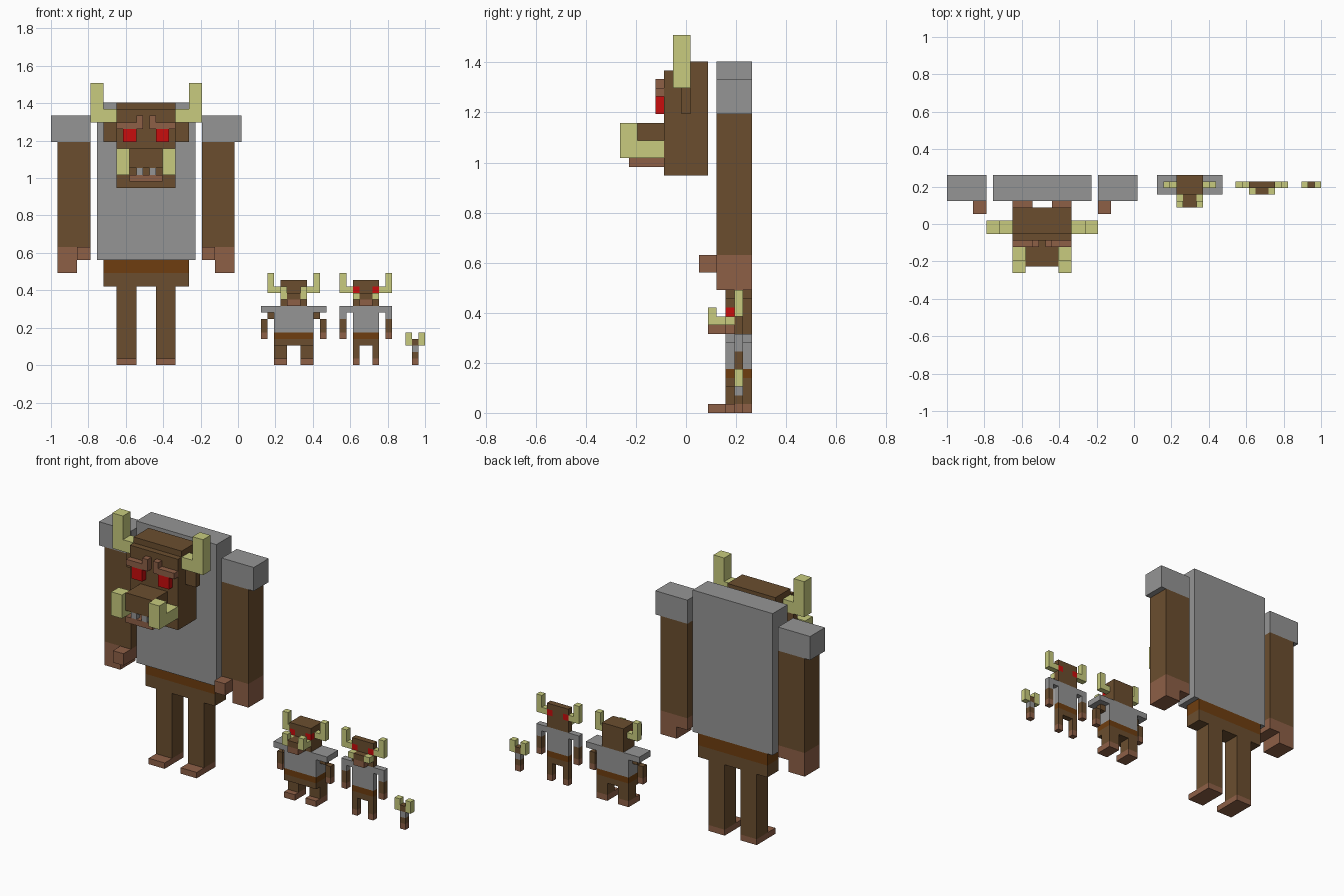
import bpy, bmesh

if "Cube" in bpy.data.objects:
    bpy.data.objects.remove(bpy.data.objects["Cube"])

U = 2 / 57            # block size; x runs 0..57, y 0..15 (front to back), z from 0


def material(name, rgb):
    m = bpy.data.materials.new(name)
    m.diffuse_color = (*rgb, 1)
    m.use_nodes = True
    m.node_tree.nodes["Principled BSDF"].inputs["Base Color"].default_value = m.diffuse_color
    return m


FUR = material("brown fur", (0.147, 0.076, 0.028))
SKIN = material("pinkish skin", (0.27, 0.115, 0.062))
SHIRT = material("grey armour", (0.30, 0.30, 0.30))
BELT = material("leather belt", (0.156, 0.048, 0.005))
HORN = material("horn yellow", (0.58, 0.60, 0.21))
RED = material("eye red", (0.58, 0.004, 0.004))

boxes = []            # (name, material, minimum corner, maximum corner)


def box(name, mat, x, y, z):
    boxes.append((name, mat, (x[0], y[0], z[0]), (x[1], y[1], z[1])))


def pair(name, mat, centre, x, y, z):
    box(name + "_left", mat, x, y, z)
    box(name + "_right", mat, (2 * centre - x[1], 2 * centre - x[0]), y, z)


# --- Giant: body and limbs
C = 14.5
BODY = (11, 15)
box("giant_torso", SHIRT, (7, 22), BODY, (16, 40))
box("giant_belt", BELT, (8, 21), (12, 15), (14, 16))
box("giant_hips", FUR, (8, 21), (12, 15), (12, 14))
pair("giant_shoulder", SHIRT, C, (0, 6), BODY, (34, 38))
pair("giant_arm", FUR, C, (1, 6), BODY, (18, 34))
pair("giant_hand", SKIN, C, (1, 4), BODY, (14, 18))
pair("giant_thumb", SKIN, C, (4, 6), (9, 15), (16, 18))
pair("giant_leg", FUR, C, (10, 13), (12, 15), (1, 12))
pair("giant_foot", SKIN, C, (10, 13), (10, 15), (0, 1))
# --- Giant: head
box("giant_head", FUR, (10, 19), (6, 10), (27, 40))
box("giant_face", FUR, (10, 19), (5, 6), (27, 39))
pair("giant_ear", FUR, C, (8, 10), (7, 8), (34, 37))
pair("giant_horn_base", HORN, C, (8, 10), (6, 8), (37, 39))
pair("giant_horn_tip", HORN, C, (6, 8), (6, 8), (37, 43))
pair("giant_eye", RED, C, (11, 13), (4, 5), (34, 36))
pair("giant_brow", SKIN, C, (10, 14), (4, 5), (36, 37))
pair("giant_brow_tip", SKIN, C, (13, 14), (4, 5), (37, 38))
box("giant_snout", FUR, (12, 17), (1, 5), (30, 33))
box("giant_jaw", SKIN, (12, 17), (1, 5), (28, 29))
pair("giant_tooth", SHIRT, C, (13, 14), (1, 2), (29, 30))
pair("giant_tusk_base", HORN, C, (10, 12), (2, 5), (29, 31))
pair("giant_tusk_tip", HORN, C, (10, 12), (0, 2), (29, 33))


# --- Head shared by the two small figures; y = depth range, s = snout front
def small_head(n, c, y, s):
    f, b = y
    box(n + "_head_top", FUR, (c - 2, c + 2), y, (12, 13))
    box(n + "_head_base", FUR, (c - 2, c + 2), y, (9, 11))
    box(n + "_head_front", FUR, (c - 1, c + 1), (f, f + 1), (11, 12))
    pair(n + "_eye", RED, c, (c - 2, c - 1), (f, f + 1), (11, 12))
    if b > f + 1:
        box(n + "_head_back", FUR, (c - 2, c + 2), (f + 1, b), (11, 12))
    pair(n + "_horn_base", HORN, c, (c - 3, c - 2), (13, 14), (11, 12))
    pair(n + "_horn_tip", HORN, c, (c - 4, c - 3), (13, 14), (11, 14))
    box(n + "_snout", FUR, (c - 1, c + 1), (s, f), (10, 11))
    box(n + "_jaw", SKIN, (c - 1, c + 1), (s, f), (9, 10))
    pair(n + "_tusk", HORN, c, (c - 2, c - 1), (s, f), (10, 11))


# --- Stocky small figure
C = 37
DEEP = (12, 15)
small_head("stocky", C, DEEP, 10)
pair("stocky_tusk_tip", HORN, C, (35, 36), (10, 11), (11, 12))
box("stocky_shoulders", SHIRT, (32, 42), DEEP, (8, 9))
box("stocky_torso", SHIRT, (34, 40), DEEP, (5, 8))
box("stocky_belt", BELT, (34, 40), DEEP, (4, 5))
box("stocky_hips", FUR, (34, 40), DEEP, (3, 4))
pair("stocky_upper_arm", FUR, C, (33, 34), (13, 14), (7, 8))
pair("stocky_forearm", FUR, C, (32, 33), (13, 14), (5, 7))
pair("stocky_hand", SKIN, C, (32, 33), (13, 14), (4, 5))
pair("stocky_leg", FUR, C, (34, 36), (13, 15), (1, 3))
pair("stocky_foot", SKIN, C, (34, 36), DEEP, (0, 1))

# --- Thin small figure
C = 48
THIN = (13, 14)
small_head("thin", C, THIN, 12)
pair("thin_shoulder", SHIRT, C, (44, 46), THIN, (8, 9))
pair("thin_sleeve", SHIRT, C, (44, 45), THIN, (7, 8))
box("thin_torso", SHIRT, (46, 50), THIN, (5, 9))
box("thin_belt", BELT, (46, 50), THIN, (4, 5))
box("thin_hips", FUR, (46, 50), THIN, (3, 4))
pair("thin_arm", FUR, C, (44, 45), THIN, (5, 7))
pair("thin_hand", SKIN, C, (44, 45), THIN, (4, 5))
pair("thin_leg", FUR, C, (46, 47), THIN, (1, 3))
pair("thin_foot", SKIN, C, (46, 47), THIN, (0, 1))

# --- Tiny figure
C = 55.5
box("tiny_foot", SKIN, (55, 56), THIN, (0, 1))
box("tiny_leg", FUR, (55, 56), THIN, (1, 2))
box("tiny_torso", SHIRT, (55, 56), THIN, (2, 3))
box("tiny_head", FUR, (55, 56), THIN, (3, 4))
pair("tiny_horn", HORN, C, (54, 55), THIN, (3, 5))


# --- Build meshes, dropping faces fully hidden against a neighbouring block
def hidden(lo, hi, axis, side):
    plane = (lo, hi)[side][axis]
    for _, _, l2, h2 in boxes:
        if (h2, l2)[side][axis] == plane and all(
                l2[a] <= lo[a] and h2[a] >= hi[a] for a in range(3) if a != axis):
            return True
    return False


for name, mat, lo, hi in boxes:
    bm = bmesh.new()
    bmesh.ops.create_cube(bm, size=1)
    bm.normal_update()
    covered = []
    for f in bm.faces:
        axis = max(range(3), key=lambda a: abs(f.normal[a]))
        if hidden(lo, hi, axis, 1 if f.normal[axis] > 0 else 0):
            covered.append(f)
    for v in bm.verts:
        p = [hi[a] if v.co[a] > 0 else lo[a] for a in range(3)]
        v.co = ((p[0] - 28.5) * U, (p[1] - 7.5) * U, p[2] * U)
    bmesh.ops.delete(bm, geom=covered, context='FACES')
    me = bpy.data.meshes.new(name)
    bm.to_mesh(me)
    bm.free()
    me.materials.append(mat)
    bpy.context.collection.objects.link(bpy.data.objects.new(name, me))
